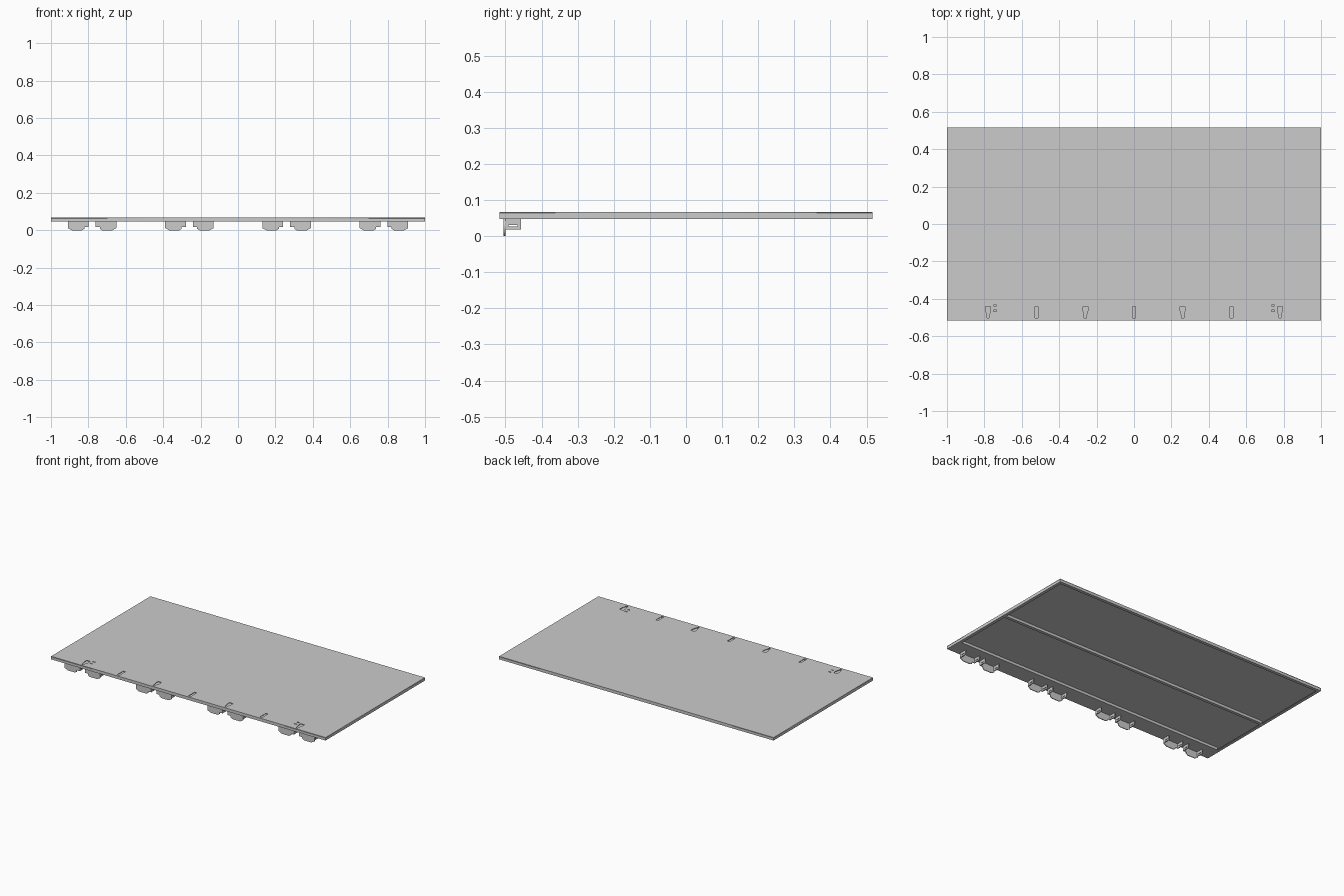
import bpy, bmesh
from mathutils import Matrix, Vector

if "Cube" in bpy.data.objects:
    bpy.data.objects.remove(bpy.data.objects["Cube"])

COL = bpy.context.scene.collection
W, D = 1.0, 0.517          # half width, half depth
Z0, Z1 = 0.047, 0.067      # underside and top of the shelf
T = 0.003                  # sheet thickness


def finish(name, bm):
    bmesh.ops.remove_doubles(bm, verts=bm.verts, dist=1e-5)
    bmesh.ops.recalc_face_normals(bm, faces=bm.faces)
    me = bpy.data.meshes.new(name)
    bm.to_mesh(me)
    bm.free()
    ob = bpy.data.objects.new(name, me)
    COL.objects.link(ob)
    return ob


def box(name, x, y, z):
    bm = bmesh.new()
    bmesh.ops.create_cube(bm, size=1)
    for v in bm.verts:
        v.co = Vector([(r[0] + r[1]) / 2 + c * (r[1] - r[0])
                       for c, r in zip(v.co, (x, y, z))])
    return finish(name, bm)


def plate(name, outlines, thick, mat):
    """Flat sheet: first outline is the border, the others are holes."""
    cu = bpy.data.curves.new(name + "_outline", 'CURVE')
    cu.dimensions = '2D'
    cu.fill_mode = 'BOTH'
    cu.extrude = thick / 2
    for pts in outlines:
        sp = cu.splines.new('POLY')
        sp.points.add(len(pts) - 1)
        for p, (u, v) in zip(sp.points, pts):
            p.co = (u, v, 0, 1)
        sp.use_cyclic_u = True
    tmp = bpy.data.objects.new(name + "_outline", cu)
    COL.objects.link(tmp)
    dg = bpy.context.evaluated_depsgraph_get()
    me = bpy.data.meshes.new_from_object(tmp.evaluated_get(dg))
    bm = bmesh.new()
    bm.from_mesh(me)
    bpy.data.objects.remove(tmp)
    bpy.data.curves.remove(cu)
    bpy.data.meshes.remove(me)
    bm.transform(mat)
    return finish(name, bm)


def rect(u0, u1, v0, v1):
    return [(u0, v0), (u1, v0), (u1, v1), (u0, v1)]


# Top sheet with keyholes, straight slots and small slits
holes = []
for i in range(-3, 4):
    x = i * 0.26
    if i % 2:
        half = [(0.013, -0.441), (0.013, -0.463), (0.006, -0.488), (0.006, -0.503)]
        holes.append([(x + a, b) for a, b in half] +
                     [(x - a, b) for a, b in reversed(half)])
    else:
        holes.append(rect(x - 0.008, x + 0.008, -0.503, -0.441))
for s in (-1, 1):
    for y in (-0.435, -0.464):
        holes.append(rect(s * 0.743 - 0.009, s * 0.743 + 0.009, y - 0.003, y + 0.003))
plate("shelf_top", [rect(-W, W, -D, D)] + holes, T,
      Matrix.Translation((0, 0, Z1 - T / 2)))

# Folded edges with return lips
zs = (Z0, Z1 - T)
LIP = 0.02
for s, side in ((-1, "left"), (1, "right")):
    box(side + "_edge", sorted((s * W, s * (W - T))), (-D, D), zs)
    box(side + "_lip", sorted((s * (W - T), s * (W - LIP))),
        (-D + T, D - T), (Z0, Z0 + T))
box("back_edge", (-W + T, W - T), (D - T, D), zs)
box("back_lip", (-W + LIP, W - LIP), (D - LIP, D - T), (Z0, Z0 + T))
box("front_edge", (-W + T, W - T), (-D, -D + T), zs)

# Closed front channel and centre stiffener
box("front_return", (-W + LIP, W - LIP), (-D + T, -0.405), (Z0, Z0 + T))
box("front_channel_wall", (-W + LIP, W - LIP), (-0.405 - T, -0.405), (Z0 + T, Z1 - T))
box("centre_rib", (-W + LIP, W - LIP), (-0.018, 0.002), zs)

# Hanging hooks: pairs of mirrored brackets, each a front plate with two side wings
PROFILE = [(0.13, Z0), (0.13, 0.012), (0.108, 0.0), (0.054, 0.0), (0.041, 0.008),
           (0.041, 0.018), (0.019, 0.018), (0.019, Z0)]
TO_FRONT = Matrix(((1, 0, 0, 0), (0, 0, -1, -0.503), (0, 1, 0, 0), (0, 0, 0, 1)))


def to_side(x):
    return Matrix(((0, 0, 1, x), (1, 0, 0, 0), (0, 1, 0, 0), (0, 0, 0, 1)))


for c in (-0.78, -0.26, 0.26, 0.78):
    for s in (-1, 1):
        plate("hook_plate", [[(c + s * a, z) for a, z in PROFILE]], 0.005, TO_FRONT)
        for a in (0.022, 0.127):
            plate("hook_wing",
                  [rect(-0.501, -0.457, 0.018, Z0), rect(-0.491, -0.467, 0.027, 0.031)],
                  0.006, to_side(c + s * a))
